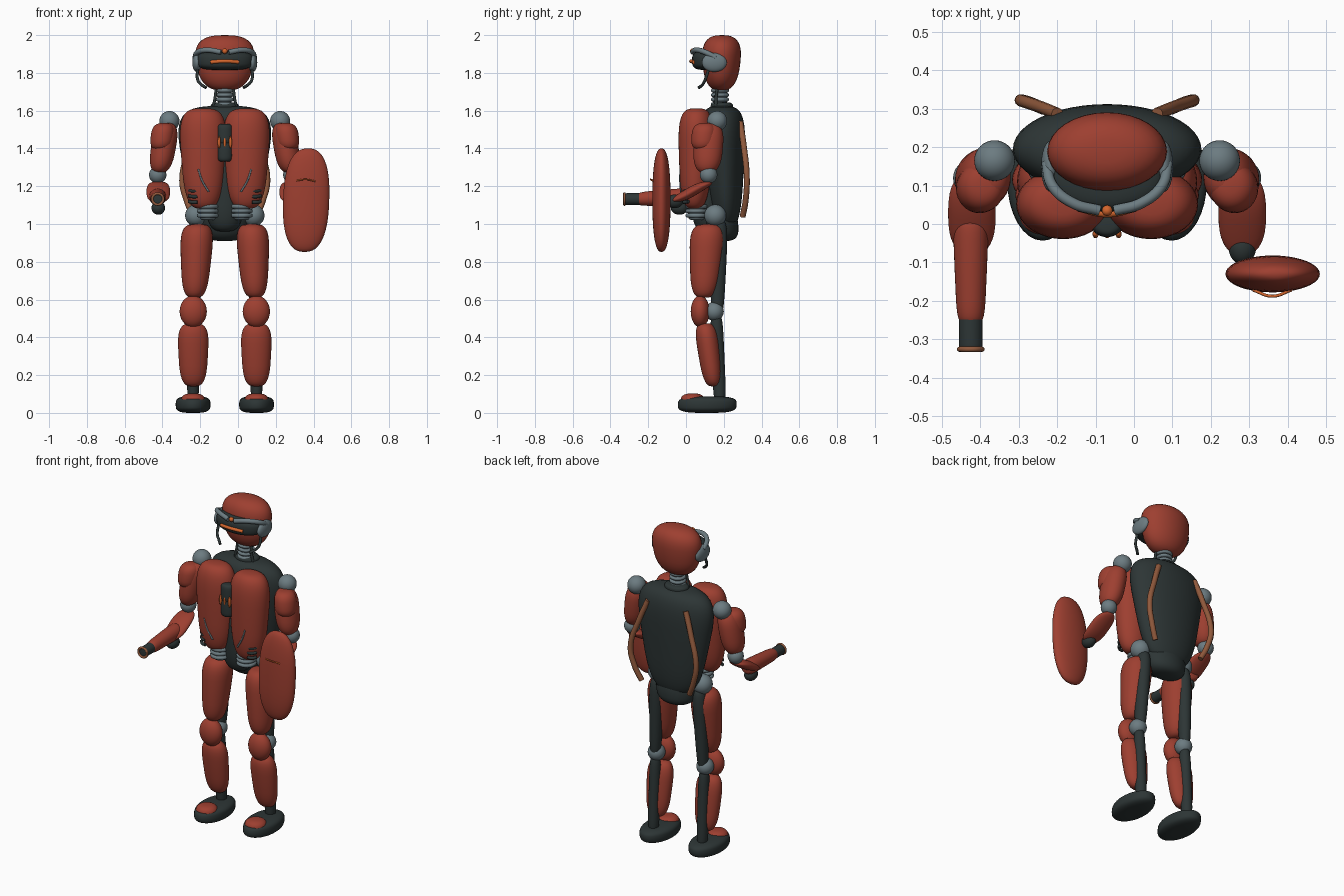
import bpy, bmesh, math
from mathutils import Vector

cube = bpy.data.objects.get("Cube")
if cube:
    bpy.data.objects.remove(cube, do_unlink=True)

CX = -0.07  # mirror plane of the body


def material(name, r, g, b):
    m = bpy.data.materials.new(name)
    m.use_nodes = True
    m.diffuse_color = (r, g, b, 1)
    bsdf = next(n for n in m.node_tree.nodes if n.type == 'BSDF_PRINCIPLED')
    bsdf.inputs["Base Color"].default_value = (r, g, b, 1)
    return m


RED = material("brick_red", 0.34, 0.05, 0.03)
DARK = material("charcoal", 0.026, 0.036, 0.036)
GREY = material("steel_grey", 0.15, 0.2, 0.22)
BROWN = material("copper_brown", 0.28, 0.1, 0.045)
ORANGE = material("glow_orange", 0.65, 0.13, 0.025)


def add_object(name, data, mat):
    data.materials.append(mat)
    ob = bpy.data.objects.new(name, data)
    bpy.context.scene.collection.objects.link(ob)
    return ob


def blob(name, a, b, ru, rv, mat, e=1.0, taper=0.0, seg=32, rings=18):
    """Superellipsoid from tip a to tip b; low e is boxier, taper widens b."""
    a, b = Vector(a), Vector(b)
    steep = abs((b - a).normalized().z) > 0.5
    u, v = Vector((1, 0, 0)), Vector((0, 1, 0)) if steep else Vector((0, 0, 1))
    bm = bmesh.new()
    loops = []
    for i in range(rings + 1):
        p = math.pi * (i / rings - 0.5)
        t = math.copysign(abs(math.sin(p)) ** e, p)
        r = max(math.cos(p), 0) ** e * (1 + taper * t)
        c = a.lerp(b, (t + 1) / 2)
        loops.append([bm.verts.new(c + u * (ru * r * math.cos(w)) + v * (rv * r * math.sin(w)))
                      for w in (math.tau * k / seg for k in range(seg))])
    for lo, hi in zip(loops, loops[1:]):
        for k in range(seg):
            n = (k + 1) % seg
            bm.faces.new((lo[k], lo[n], hi[n], hi[k]))
    bmesh.ops.remove_doubles(bm, verts=bm.verts, dist=1e-5)
    bmesh.ops.recalc_face_normals(bm, faces=bm.faces)
    me = bpy.data.meshes.new(name)
    bm.to_mesh(me)
    bm.free()
    me.shade_smooth()
    me.set_sharp_from_angle(angle=math.radians(50))
    return add_object(name, me, mat)


def ball(name, x, y, z, r, mat, ry=None, rz=None):
    rz = rz or r
    return blob(name, (x, y, z - rz), (x, y, z + rz), r, ry or r, mat)


def tube(name, points, radius, mat, cyclic=False):
    cu = bpy.data.curves.new(name, 'CURVE')
    cu.dimensions = '3D'
    cu.bevel_depth = radius
    cu.bevel_resolution = 3
    cu.use_fill_caps = True
    sp = cu.splines.new('BEZIER')
    sp.bezier_points.add(len(points) - 1)
    sp.use_cyclic_u = cyclic
    for bp, p in zip(sp.bezier_points, points):
        bp.co = p
        bp.handle_left_type = bp.handle_right_type = 'AUTO'
    return add_object(name, cu, mat)


def ring(name, c, rx, ry, radius, mat, upright=False):
    pts = []
    for k in range(8):
        w = math.tau * k / 8
        off = (rx * math.cos(w), 0, ry * math.sin(w)) if upright else (rx * math.cos(w), ry * math.sin(w), 0)
        pts.append(Vector(c) + Vector(off))
    return tube(name, pts, radius, mat, True)


# Head, visor and neck
blob("head", (CX, 0.185, 1.705), (CX, 0.19, 2.0), 0.152, 0.1, RED, 0.75, 0.14)
blob("visor", (CX, 0.12, 1.815), (CX, 0.12, 1.915), 0.15, 0.088, DARK, 0.6)
tube("visor_light", [(CX - 0.075, 0.042, 1.857), (CX, 0.027, 1.862), (CX + 0.075, 0.042, 1.857)], 0.01, ORANGE)
ball("visor_clip", CX, 0.035, 1.915, 0.014, ORANGE)
blob("neck", (CX, 0.18, 1.58), (CX, 0.18, 1.76), 0.036, 0.036, GREY, 0.3)
for k in range(4):
    ring(f"neck_ring_{k}", (CX, 0.18, 1.635 + k * 0.024), 0.038, 0.038, 0.01, GREY)
blob("neck_base", (CX, 0.19, 1.58), (CX, 0.19, 1.645), 0.075, 0.06, DARK, 0.5)

# Trunk
blob("back_shell", (CX, 0.215, 0.98), (CX, 0.19, 1.625), 0.22, 0.104, DARK, 0.55, 0.28, 48, 24)
blob("abdomen", (CX, 0.11, 0.96), (CX, 0.1, 1.4), 0.1, 0.08, DARK, 0.6)
blob("pelvis", (CX, 0.2, 0.91), (CX, 0.17, 1.07), 0.13, 0.092, DARK, 0.65, 0.12)
for part, low, high in (("lower", 1.33, 1.44), ("upper", 1.42, 1.53)):
    blob(f"chest_panel_{part}", (CX, 0, low), (CX, 0, high), 0.042, 0.034, DARK, 0.45)
for k in (-1, 0, 1):
    blob(f"chest_light_{k + 2}", (CX + k * 0.03, -0.026, 1.4), (CX + k * 0.03, -0.026, 1.465), 0.008, 0.011, ORANGE)

for s, side in ((1, "left"), (-1, "right")):
    def P(x, y, z):
        return (CX + s * x, y, z)

    def limb(name, a, b, *args, **kw):
        return blob(f"{name}_{side}", P(*a), P(*b), *args, **kw)

    def joint(name, c, *args, **kw):
        return ball(f"{name}_{side}", *P(*c), *args, **kw)

    def hose(name, pts, radius, mat):
        return tube(f"{name}_{side}", [P(*p) for p in pts], radius, mat)

    # Headset
    joint("ear_cup", (0.148, 0.15, 1.855), 0.024, GREY, ry=0.066, rz=0.05)
    hose("headset_band", [(0.02, 0.035, 1.91), (0.09, 0.055, 1.921), (0.143, 0.1, 1.91), (0.158, 0.16, 1.88)], 0.014, GREY)
    hose("chin_boom", [(0.145, 0.12, 1.82), (0.142, 0.1, 1.76), (0.12, 0.085, 1.735), (0.1, 0.068, 1.722)], 0.008, DARK)
    hose("neck_piston", [(0.065, 0.16, 1.6), (0.05, 0.16, 1.68), (0.045, 0.17, 1.74)], 0.008, DARK)

    # Chest, ribs and waist
    limb("chest", (0.112, 0.045, 1.08), (0.116, 0.055, 1.612), 0.116, 0.087, RED, 0.58, 0.16, 40, 24)
    hose("chest_seam", [(0.14, -0.03, 1.29), (0.12, -0.031, 1.23), (0.085, -0.027, 1.17)], 0.005, GREY)
    for k in range(5):
        z = 1.115 + k * 0.03
        hose(f"rib_{k}", [(0.145, -0.012, z), (0.17, -0.006, z), (0.19, 0.012, z + 0.004)], 0.009, DARK)
    for k in range(3):
        ring(f"waist_ring_{k}_{side}", P(0.09, 0.055, 1.045 + k * 0.024), 0.046, 0.046, 0.012, GREY)
    limb("waist_core", (0.09, 0.055, 1.02), (0.09, 0.055, 1.12), 0.044, 0.044, GREY, 0.4)
    hose("back_hose", [(0.13, 0.287, 1.54), (0.175, 0.305, 1.42), (0.225, 0.322, 1.24),
                       (0.2, 0.315, 1.12), (0.165, 0.3, 1.04)], 0.016, BROWN)

    # Arms
    joint("shoulder", (0.293, 0.165, 1.545), 0.053, GREY)
    limb("upper_arm", (0.345, 0.11, 1.27), (0.305, 0.125, 1.535), 0.066, 0.078, RED, 0.7, 0.05)
    limb("arm_pad", (0.338, 0.09, 1.39), (0.322, 0.1, 1.535), 0.062, 0.066, RED, 0.7)
    joint("elbow", (0.355, 0.12, 1.26), 0.046, GREY)
    limb("forearm", (0.352, -0.06, 1.115), (0.352, 0.115, 1.225), 0.062, 0.052, RED, 0.7)
    joint("hand", (0.352, -0.06 if s > 0 else -0.035, 1.12 if s > 0 else 1.085), 0.036, DARK, ry=0.045)

    # Legs
    joint("hip", (0.152, 0.155, 1.045), 0.058, GREY)
    limb("thigh_core", (0.165, 0.165, 0.5), (0.145, 0.175, 1.02), 0.038, 0.042, DARK, 0.5, 0.2)
    limb("thigh", (0.16, 0.095, 0.61), (0.145, 0.118, 1.0), 0.08, 0.086, RED, 0.55, 0.18)
    joint("knee", (0.167, 0.15, 0.537), 0.05, GREY)
    joint("knee_cap", (0.167, 0.075, 0.537), 0.072, RED, ry=0.05, rz=0.084)
    limb("shin_core", (0.168, 0.18, 0.05), (0.167, 0.16, 0.52), 0.032, 0.034, DARK, 0.4)
    limb("shin", (0.167, 0.145, 0.14), (0.167, 0.102, 0.475), 0.078, 0.058, RED, 0.6, 0.12)
    limb("foot", (0.168, 0.11, 0), (0.168, 0.115, 0.088), 0.092, 0.156, DARK, 0.6)
    limb("toe_cap", (0.168, 0.035, 0.01), (0.168, 0.035, 0.103), 0.064, 0.064, RED, 0.7)

# Right arm cannon
GX = CX - 0.355
blob("cannon_sleeve", (GX, 0.02, 1.145), (GX, -0.26, 1.132), 0.042, 0.042, RED, 0.35, -0.14)
blob("cannon_barrel", (GX, -0.2, 1.132), (GX, -0.325, 1.132), 0.031, 0.031, DARK, 0.15)
ring("muzzle_ring", (GX, -0.326, 1.132), 0.029, 0.029, 0.007, BROWN, True)

# Left arm shield
blob("shield", (0.352, -0.13, 0.852), (0.37, -0.13, 1.4), 0.122, 0.048, RED, 0.8, 0, 40, 24)
tube("shield_trim", [(0.31, -0.172, 1.23), (0.36, -0.188, 1.236), (0.41, -0.172, 1.226)], 0.004, ORANGE)
